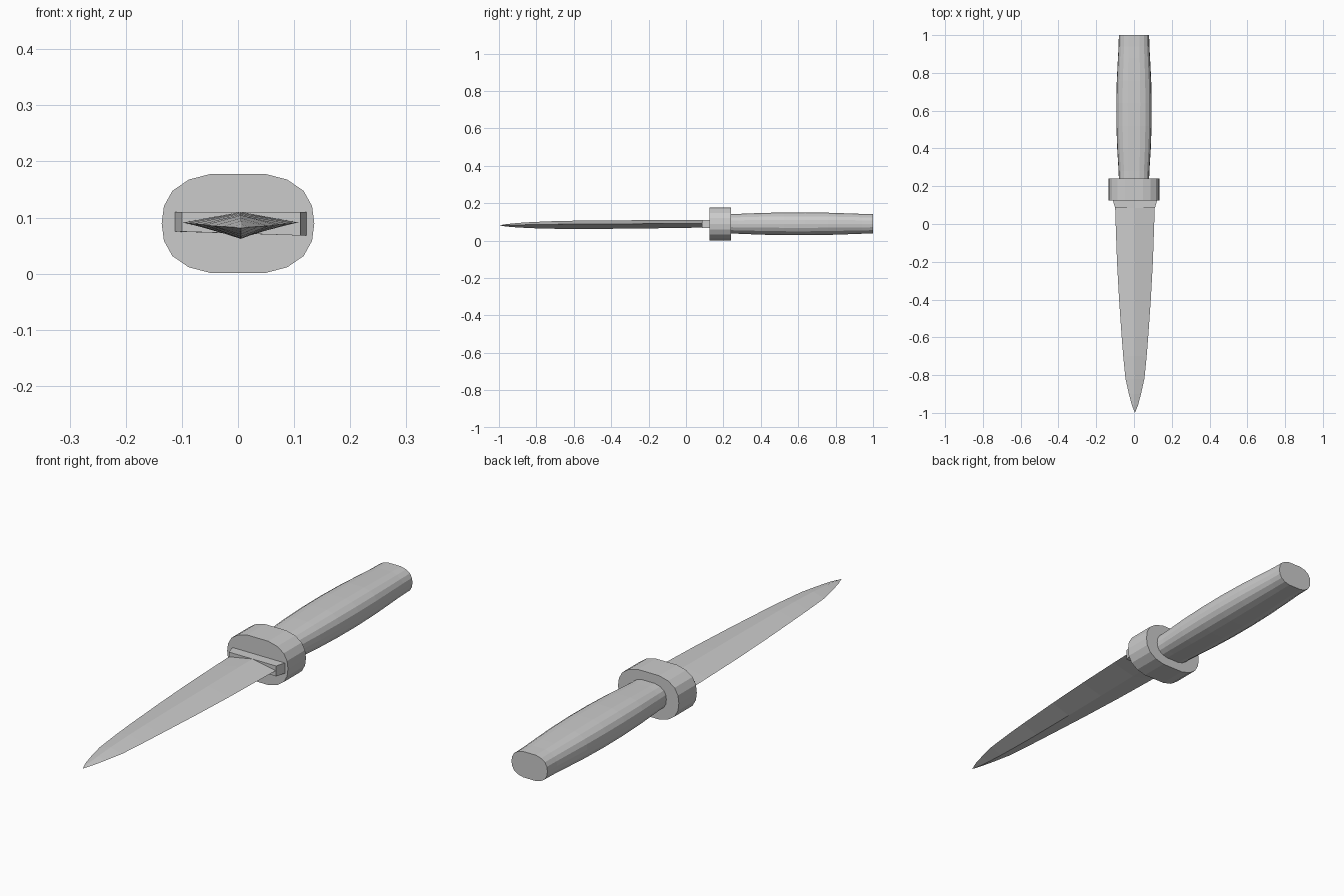
import bpy, bmesh

if "Cube" in bpy.data.objects:
    bpy.data.objects.remove(bpy.data.objects["Cube"])


def loft(name, rings, tip=None):
    """Skin a list of equal-length point rings; optional single end point."""
    bm = bmesh.new()
    loops = [[bm.verts.new(p) for p in ring] for ring in rings]
    n = len(loops[0])
    for a, b in zip(loops, loops[1:]):
        for i in range(n):
            j = (i + 1) % n
            bm.faces.new((a[i], a[j], b[j], b[i]))
    bm.faces.new(loops[0])
    if tip:
        t = bm.verts.new(tip)
        for i in range(n):
            bm.faces.new((loops[-1][i], loops[-1][(i + 1) % n], t))
    else:
        bm.faces.new(loops[-1])
    bmesh.ops.recalc_face_normals(bm, faces=bm.faces)
    mesh = bpy.data.meshes.new(name)
    bm.to_mesh(mesh)
    bm.free()
    obj = bpy.data.objects.new(name, mesh)
    bpy.context.collection.objects.link(obj)
    return obj


# Rounded oval cross-section shared by guard and grip (quarter, mirrored)
quarter = [(0.136, 0.0), (0.132, 0.031), (0.117, 0.058), (0.088, 0.078), (0.048, 0.0885)]
half = quarter + [(-x, z) for x, z in reversed(quarter)]
outline = half + [(x, -z) for x, z in reversed(half[1:-1])]
CZ = 0.0895


def oval(y, s):
    return [(x * s, y, CZ + z * s) for x, z in outline]


# Guard collar
loft("guard", [oval(0.125, 1), oval(0.24, 1)])

# Grip, swelling slightly in the middle
grip = [(0.22, 0.585), (0.28, 0.60), (0.40, 0.655), (0.52, 0.685), (0.64, 0.69),
        (0.76, 0.67), (0.88, 0.625), (0.94, 0.60), (1.0, 0.59)]
loft("grip", [oval(y, s) for y, s in grip])

# Flat blade shoulder in front of the guard
shoulder = [(0.14, -0.113, 0.123), (0.125, -0.112, 0.122), (0.085, -0.100, 0.111)]
loft("blade_shoulder", [[(l, y, 0.075), (r, y, 0.068), (r, y, 0.11), (l, y, 0.11)]
                        for y, l, r in shoulder])

# Diamond-section blade: y, half width, lower ridge z, edge z, upper ridge z
blade = [(0.13, 0.106, 0.070, 0.091, 0.110),
         (0.0, 0.102, 0.068, 0.091, 0.110),
         (-0.2, 0.095, 0.065, 0.090, 0.109),
         (-0.4, 0.084, 0.063, 0.089, 0.108),
         (-0.6, 0.070, 0.062, 0.088, 0.106),
         (-0.7, 0.062, 0.063, 0.087, 0.104),
         (-0.82, 0.050, 0.066, 0.085, 0.099),
         (-0.90, 0.032, 0.070, 0.084, 0.094),
         (-0.96, 0.016, 0.075, 0.083, 0.088)]
MID = 0.005
loft("blade", [[(MID - w, y, e), (MID, y, lo), (MID + w, y, e), (MID, y, hi)]
               for y, w, lo, e, hi in blade], tip=(MID, -1.0, 0.081))
